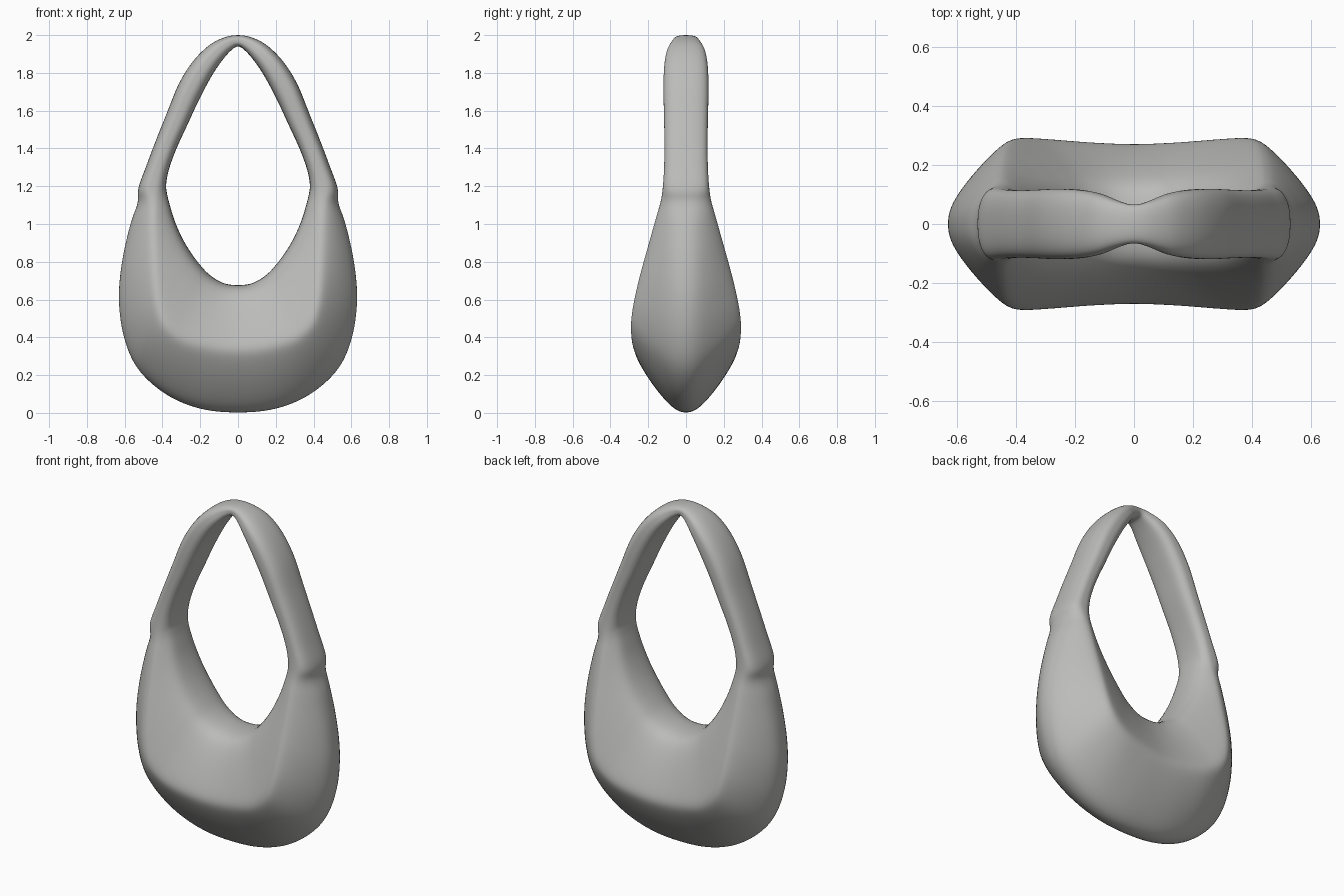
import bpy, bmesh

cube = bpy.data.objects.get("Cube")
if cube:
    bpy.data.objects.remove(cube, do_unlink=True)

# One flat colour for the whole bag
grey = bpy.data.materials.new("soft grey")
grey.use_nodes = True
colour = (0.5, 0.5, 0.49, 1)
grey.diffuse_color = colour
grey.node_tree.nodes["Principled BSDF"].inputs["Base Color"].default_value = colour

# Pouch stations: outer edge x z, widest ridge x z, inner rim x z, half depth
pouch = [
    (0, 0, 0, .335, 0, .68, .275),
    (.2, .02, .15, .35, .075, .69, .281),
    (.38, .095, .29, .39, .15, .735, .292),
    (.53, .23, .385, .47, .21, .8, .296),
    (.605, .4, .425, .58, .26, .87, .28),
    (.632, .6, .44, .72, .3, .94, .247),
    (.615, .8, .447, .87, .335, 1.02, .205),
    (.57, 1, .45, 1.03, .36, 1.1, .16),
    (.532, 1.11, .452, 1.12, .375, 1.16, .134),
]
# Handle stations: outer edge x z, inner edge x z, half depth
handle = [
    (.528, 1.19, .38, 1.21, .122),
    (.485, 1.31, .365, 1.29, .116),
    (.44, 1.43, .325, 1.4, .114),
    (.38, 1.58, .265, 1.53, .116),
    (.315, 1.74, .205, 1.66, .119),
    (.24, 1.86, .135, 1.79, .116),
    (.155, 1.945, .08, 1.87, .102),
    (.075, 1.987, .035, 1.92, .078),
    (0, 2, 0, 1.94, .065),
]

# Half cross-sections: position (0 outer, 1 ridge, 2 inner) and share of depth
pouch_section = [(0, 0), (.02, .15), (.15, .36), (.5, .7), (.85, .95), (1, 1),
                 (1.15, .95), (1.5, .77), (1.85, .55), (1.97, .36), (2, 0)]
handle_section = [(0, 0), (.02, .33), (.12, .65), (.35, .9), (.7, 1), (1, 1),
                  (1.3, 1), (1.6, .93), (1.88, .75), (1.98, .4), (2, 0)]


def catmull(a, b, c, d, t):
    return tuple(0.5 * (2 * q + (r - p) * t + (2 * p - 5 * q + 4 * r - s) * t * t
                        + (3 * q - p - 3 * r + s) * t ** 3)
                 for p, q, r, s in zip(a, b, c, d))


def mirrored(station):
    ox, oz, rx, rz, ix, iz, depth, round_ = station
    return (-ox, oz, -rx, rz, -ix, iz, depth, round_)


def section(station):
    """Closed ring of points across the bag at one station."""
    ox, oz, rx, rz, ix, iz, depth, round_ = station
    half = []
    for (p, d), (q, e) in zip(pouch_section, handle_section):
        pos = p + (q - p) * round_
        y = (d + (e - d) * round_) * depth
        if pos < 1:
            x, z = ox + (rx - ox) * pos, oz + (rz - oz) * pos
        else:
            x, z = rx + (ix - rx) * (pos - 1), rz + (iz - rz) * (pos - 1)
        half.append((x, -y, z))
    return half + [(x, -y, z) for x, y, z in half[-2:0:-1]]


# Join pouch and handle into one closed loop of stations
right_half = []
for i, s in enumerate(pouch):
    right_half.append(s + ((i / len(pouch)) ** 4,))
for ox, oz, ix, iz, depth in handle:
    right_half.append((ox, oz, (ox + ix) / 2, (oz + iz) / 2, ix, iz, depth, 1))
loop = right_half + [mirrored(s) for s in right_half[-2:0:-1]]

# Loft the sections around the loop
STEPS = 4
bm = bmesh.new()
rings = []
for i in range(len(loop)):
    near = [loop[(i + k) % len(loop)] for k in (-1, 0, 1, 2)]
    for step in range(STEPS):
        points = section(catmull(*near, step / STEPS))
        rings.append([bm.verts.new(p) for p in points])
for i, ring in enumerate(rings):
    after = rings[(i + 1) % len(rings)]
    for j in range(len(ring)):
        k = (j + 1) % len(ring)
        bm.faces.new((ring[j], ring[k], after[k], after[j]))
bmesh.ops.recalc_face_normals(bm, faces=bm.faces)
for face in bm.faces:
    face.smooth = True

mesh = bpy.data.meshes.new("bag_body_and_handle")
bm.to_mesh(mesh)
bm.free()
mesh.materials.append(grey)
bag = bpy.data.objects.new("bag_body_and_handle", mesh)
bpy.context.collection.objects.link(bag)
soften = bag.modifiers.new("soften", "SUBSURF")
soften.levels = soften.render_levels = 2
